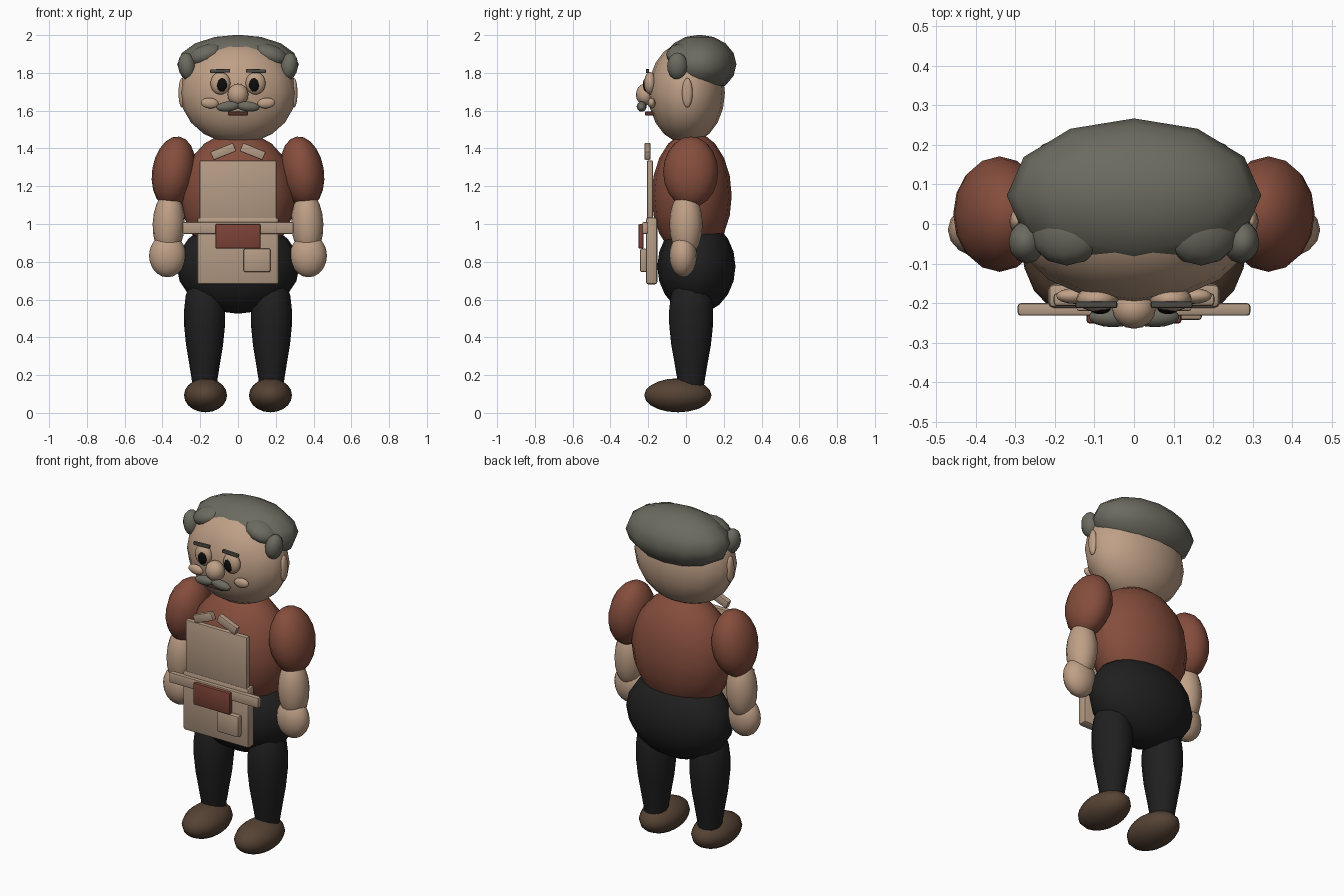
import bpy, bmesh, math
from mathutils import Matrix, Vector

if "Cube" in bpy.data.objects:
    bpy.data.objects.remove(bpy.data.objects["Cube"])


def colour(name, r, g, b):
    m = bpy.data.materials.new(name)
    m.diffuse_color = (r, g, b, 1)
    m.use_nodes = True
    m.node_tree.nodes["Principled BSDF"].inputs["Base Color"].default_value = m.diffuse_color
    return m


SKIN = colour("skin", 0.52, 0.35, 0.24)
TAN = colour("apron tan", 0.46, 0.33, 0.235)
SHIRT = colour("shirt rust", 0.235, 0.075, 0.046)
POUCH = colour("pouch red", 0.20, 0.055, 0.038)
DARK = colour("trouser black", 0.014, 0.014, 0.015)
SHOE = colour("shoe brown", 0.092, 0.055, 0.034)
HAIR = colour("hair grey", 0.15, 0.145, 0.115)
BROW = colour("brow grey", 0.07, 0.068, 0.058)
PUPIL = colour("pupil black", 0.004, 0.004, 0.004)
MOUTH = colour("mouth brown", 0.10, 0.035, 0.025)


def finish(name, bm, mat, smooth_angle):
    me = bpy.data.meshes.new(name)
    bmesh.ops.recalc_face_normals(bm, faces=bm.faces)
    bm.to_mesh(me)
    bm.free()
    me.materials.append(mat)
    ob = bpy.data.objects.new(name, me)
    bpy.context.collection.objects.link(ob)
    bpy.ops.object.select_all(action='DESELECT')
    ob.select_set(True)
    bpy.context.view_layer.objects.active = ob
    bpy.ops.object.shade_smooth_by_angle(angle=math.radians(smooth_angle))
    return ob


def ball(name, centre, radii, mat, tilt=0, seg=16, rings=10):
    """Ellipsoid, tilted about the y axis (degrees)."""
    bm = bmesh.new()
    bmesh.ops.create_uvsphere(bm, u_segments=seg, v_segments=rings, radius=1)
    bm.transform(Matrix.Translation(centre)
                 @ Matrix.Rotation(math.radians(tilt), 4, 'Y')
                 @ Matrix.Diagonal((*radii, 1)))
    return finish(name, bm, mat, 80)


def block(name, lo, hi, mat, bevel=0.008, tilt=0):
    """Bevelled box between two corners, tilted about its own centre."""
    lo, hi = Vector(lo), Vector(hi)
    bm = bmesh.new()
    bmesh.ops.create_cube(bm, size=1)
    bm.transform(Matrix.Diagonal((*(hi - lo), 1)))
    bmesh.ops.bevel(bm, geom=bm.edges[:], offset=bevel, segments=2,
                    profile=0.5, affect='EDGES')
    bm.transform(Matrix.Translation((lo + hi) / 2)
                 @ Matrix.Rotation(math.radians(tilt), 4, 'Y'))
    return finish(name, bm, mat, 30)


def lathe(name, x, y, profile, mat, depth=1.0, seg=16):
    """Closed turned shape from (z, radius) pairs."""
    bm = bmesh.new()
    rings = []
    for z, r in profile:
        rings.append([bm.verts.new((x + r * math.cos(2 * math.pi * i / seg),
                                    y + r * depth * math.sin(2 * math.pi * i / seg), z))
                      for i in range(seg)])
    for a, b in zip(rings, rings[1:]):
        for i in range(seg):
            j = (i + 1) % seg
            bm.faces.new((a[i], a[j], b[j], b[i]))
    bm.faces.new(rings[0])
    bm.faces.new(rings[-1])
    return finish(name, bm, mat, 60)


# Body
ball("torso", (0, 0.03, 1.15), (0.305, 0.212, 0.34), SHIRT)
ball("hips", (0, 0.055, 0.775), (0.325, 0.207, 0.25), DARK)

# Head and hair
ball("head", (0, 0.003, 1.695), (0.307, 0.203, 0.27), SKIN)
ball("hair_cap", (0, 0.072, 1.845), (0.322, 0.195, 0.157), HAIR, seg=12, rings=8)
ball("nose", (0, -0.215, 1.685), (0.055, 0.05, 0.058), SKIN)
block("mouth", (-0.053, -0.217, 1.575), (0.053, -0.155, 1.595), MOUTH, 0.004)

LEG = [(0.13, 0.062), (0.19, 0.07), (0.2, 0.072), (0.27, 0.083), (0.36, 0.098),
       (0.46, 0.108), (0.54, 0.109), (0.62, 0.1), (0.68, 0.08), (0.72, 0.045)]

for side, s in (("left", -1), ("right", 1)):
    # Face details
    ball(f"{side}_ear", (s * 0.297, 0.007, 1.695), (0.018, 0.028, 0.078), SKIN)
    ball(f"{side}_eye", (s * 0.093, -0.19, 1.745), (0.053, 0.032, 0.06), SKIN)
    ball(f"{side}_pupil", (s * 0.086, -0.212, 1.738), (0.028, 0.016, 0.037), PUPIL)
    block(f"{side}_eyebrow", (s * 0.095 - 0.053, -0.213, 1.8),
          (s * 0.095 + 0.053, -0.196, 1.82), BROW, 0.005, tilt=s * 2)
    ball(f"{side}_cheek", (s * 0.15, -0.182, 1.64), (0.047, 0.02, 0.028), SKIN, s * -5)
    ball(f"{side}_moustache", (s * 0.053, -0.235, 1.622), (0.062, 0.026, 0.027),
         HAIR, s * 6)
    # Temple hair
    ball(f"{side}_fringe", (s * 0.17, -0.02, 1.895), (0.1, 0.085, 0.055), HAIR,
         s * 20, 12, 8)
    ball(f"{side}_sideburn", (s * 0.27, -0.045, 1.835), (0.047, 0.055, 0.073), HAIR,
         s * 8, 12, 8)
    # Arms
    ball(f"{side}_sleeve", (s * 0.34, 0.025, 1.275), (0.115, 0.146, 0.19), SHIRT, s * -9)
    ball(f"{side}_forearm", (s * 0.367, 0.0, 1.0), (0.085, 0.088, 0.175), SKIN, s * -2)
    ball(f"{side}_hand", (s * 0.373, -0.015, 0.832), (0.098, 0.073, 0.114), SKIN)
    # Legs and shoes
    lathe(f"{side}_leg", s * 0.177, 0.027, LEG, DARK, 1.07)
    ball(f"{side}_shoe", (s * 0.172, -0.043, 0.093), (0.114, 0.178, 0.09), SHOE)
    # Collar tabs
    block(f"{side}_collar", (s * 0.078 - 0.065, -0.22, 1.36),
          (s * 0.078 + 0.065, -0.188, 1.408), TAN, 0.006, tilt=s * 22)

# Apron
block("apron_bib", (-0.203, -0.207, 1.0), (0.203, -0.175, 1.337), TAN)
block("apron_skirt", (-0.217, -0.212, 0.68), (0.217, -0.152, 1.035), TAN, 0.014)
block("apron_belt", (-0.294, -0.232, 0.948), (0.294, -0.2, 1.01), TAN)
block("belt_pouch", (-0.12, -0.252, 0.87), (0.12, -0.224, 1.0), POUCH)
block("apron_pocket", (0.03, -0.243, 0.745), (0.172, -0.208, 0.87), TAN, 0.009)
